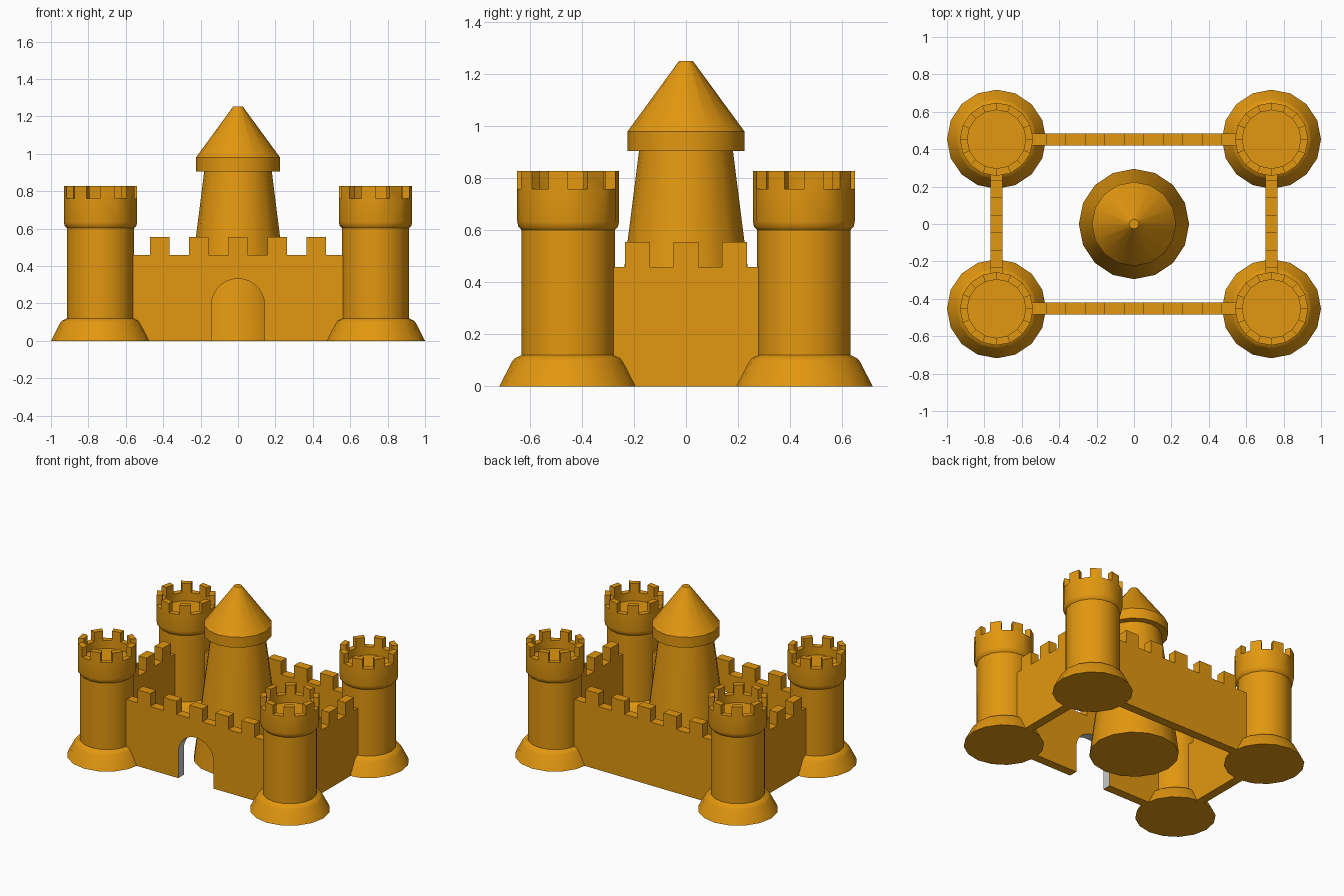
import bpy, bmesh, math
from mathutils import Vector

if "Cube" in bpy.data.objects:
    bpy.data.objects.remove(bpy.data.objects["Cube"])


def material(name, color):
    m = bpy.data.materials.new(name)
    m.diffuse_color = (*color, 1)
    m.use_nodes = True
    m.node_tree.nodes["Principled BSDF"].inputs["Base Color"].default_value = m.diffuse_color
    return m


SAND = material("golden_sand", (0.76, 0.31, 0.005))
GREY = material("grey_gate_lining", (0.6, 0.6, 0.6))
SIDES = 16


def finish(bm, name, smooth=False):
    bmesh.ops.recalc_face_normals(bm, faces=bm.faces[:])
    me = bpy.data.meshes.new(name)
    bm.to_mesh(me)
    bm.free()
    ob = bpy.data.objects.new(name, me)
    bpy.context.collection.objects.link(ob)
    me.materials.append(SAND)
    if smooth:
        bpy.ops.object.select_all(action='DESELECT')
        ob.select_set(True)
        bpy.context.view_layer.objects.active = ob
        bpy.ops.object.shade_smooth_by_angle(angle=math.radians(32))
    return ob


def lathe(profile):
    """Closed turned solid from (radius, z) rings; returns bmesh and face bands."""
    bm = bmesh.new()
    rings = [[bm.verts.new((r * math.cos(2 * math.pi * i / SIDES),
                            r * math.sin(2 * math.pi * i / SIDES), z))
              for i in range(SIDES)] for r, z in profile]
    bands = []
    for a, b in zip(rings, rings[1:]):
        bands.append([bm.faces.new((a[i], a[(i + 1) % SIDES], b[(i + 1) % SIDES], b[i]))
                      for i in range(SIDES)])
    bm.faces.new(rings[0][::-1])
    bm.faces.new(rings[-1])
    return bm, bands


# Corner towers: flared foot, round shaft, wider crenellated crown
TOWER = [(0.265, 0), (0.216, 0.095), (0.206, 0.108), (0.18, 0.12), (0.18, 0.602),
         (0.192, 0.615), (0.196, 0.635), (0.196, 0.76), (0.156, 0.76), (0.156, 0.70)]
for sx, side in ((-1, "left"), (1, "right")):
    for sy, end in ((1, "front"), (-1, "back")):
        bm, bands = lathe(TOWER)
        rim = bands[7]
        merlons = bmesh.ops.extrude_discrete_faces(bm, faces=rim[1::2])["faces"]
        for f in merlons:
            bmesh.ops.translate(bm, verts=f.verts[:], vec=(0, 0, 0.068))
        for v in bm.verts:
            v.co = Vector((sx * (v.co.x + 0.735), sy * (v.co.y - 0.453), v.co.z))
        finish(bm, f"{end}_{side}_tower", True)

# Central keep and its conical roof
bm, _ = lathe([(0.295, 0), (0.18, 0.91)])
finish(bm, "keep", True)
bm, _ = lathe([(0.225, 0.905), (0.225, 0.98), (0.026, 1.252)])
finish(bm, "keep_roof", True)


def wall(name, half, offset, along_x, centres, merlon, thick=0.064, gate=False):
    """Crenellated wall outline, optionally with an arched gateway, made solid."""
    pts = [(-half, 0), (-half, 0.46)]
    for c in centres:
        a, b = c - merlon / 2, c + merlon / 2
        pts += [(a, 0.46), (a, 0.555), (b, 0.555), (b, 0.46)]
    pts += [(half, 0.46), (half, 0)]
    if gate:
        r, spring, n = 0.142, 0.19, 14
        pts.append((r, 0))
        pts += [(r * math.cos(math.pi * i / n), spring + r * math.sin(math.pi * i / n))
                for i in range(n + 1)]
        pts.append((-r, 0))
    bm = bmesh.new()
    place = (lambda u, w, z: (u, w, z)) if along_x else (lambda u, w, z: (w, u, z))
    f = bm.faces.new([bm.verts.new(place(u, offset - thick / 2, z)) for u, z in pts])
    ext = bmesh.ops.extrude_face_region(bm, geom=[f], use_keep_orig=True)
    moved = [g for g in ext["geom"] if isinstance(g, bmesh.types.BMVert)]
    bmesh.ops.translate(bm, verts=moved, vec=place(0, thick, 0))
    return finish(bm, name)


# Curtain walls
long_c = [0.209 * i for i in range(-2, 3)]
short_c = [0.187 * i for i in range(-1, 2)]
front = wall("front_wall", 0.6, -0.451, True, long_c, 0.104, gate=True)
wall("back_wall", 0.6, 0.451, True, long_c, 0.104)
wall("left_wall", 0.32, -0.735, False, short_c, 0.096)
wall("right_wall", 0.32, 0.735, False, short_c, 0.096)

# Grey lining inside the gateway
front.data.materials.append(GREY)
for p in front.data.polygons:
    if abs(p.normal.y) < 0.5 and abs(p.center.x) < 0.15 and 0.01 < p.center.z < 0.35:
        p.material_index = 1
